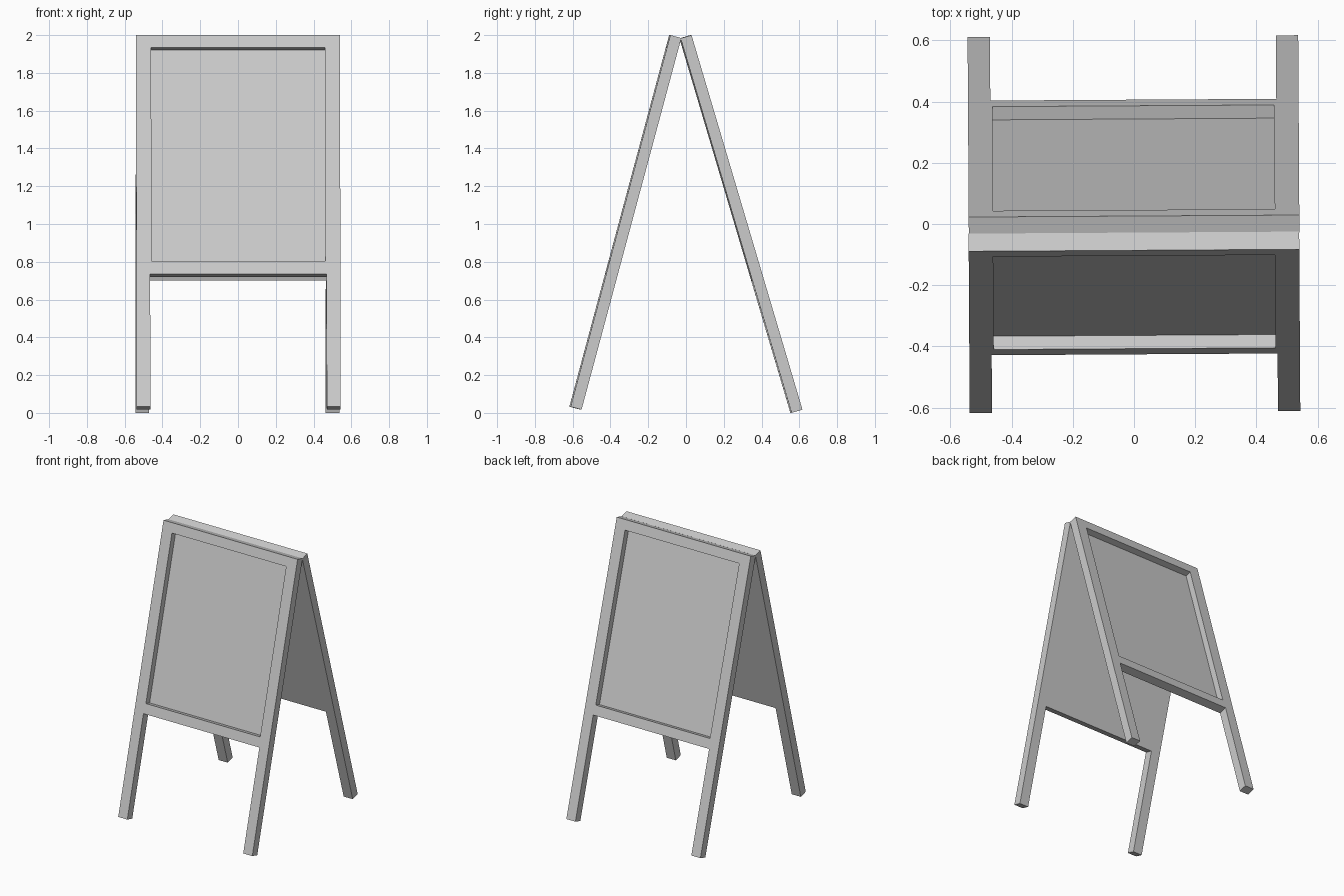
import bpy, bmesh
from math import radians

if "Cube" in bpy.data.objects:
    bpy.data.objects.remove(bpy.data.objects["Cube"])

W, LEG, REC = 0.54, 0.467, 0.46      # half widths: board, leg inner side, recess
THICK, DEPTH = 0.06, 0.045
YAW = 0.35


def board(name, length, panel, rec_top, rec_bottom, tilt, loc, yaw):
    """Framed board with two legs; origin on the top outer edge."""
    bm = bmesh.new()

    def vert(x, s):
        return bm.verts.new((x, 0, -s))

    def pair(x, s):
        return vert(-x, s), vert(x, s)

    tl, tr = pair(W, 0)
    bl, br = pair(W, panel)
    il, ir = pair(LEG, panel)
    fl, fr = pair(W, length)
    gl, gr = pair(LEG, length)
    rtl, rtr = pair(REC, rec_top)
    rbl, rbr = pair(REC, rec_bottom)

    # frame rails, stiles, legs, then the sign panel
    for loop in ((tl, rtl, rtr, tr), (tl, bl, rbl, rtl), (tr, rtr, rbr, br),
                 (bl, il, ir, br, rbr, rbl), (bl, fl, gl, il), (ir, gr, fr, br)):
        bm.faces.new(loop)
    centre = bm.faces.new((rtl, rbl, rbr, rtr))
    bmesh.ops.recalc_face_normals(bm, faces=bm.faces)

    # thickness
    new = bmesh.ops.extrude_face_region(bm, geom=bm.faces[:])["geom"]
    bmesh.ops.translate(bm, vec=(0, THICK, 0),
                        verts=[v for v in new if isinstance(v, bmesh.types.BMVert)])

    # sunken sign panel
    sunk = bmesh.ops.extrude_discrete_faces(bm, faces=[centre])["faces"][0]
    bmesh.ops.translate(bm, vec=(0, DEPTH, 0), verts=sunk.verts[:])

    bmesh.ops.recalc_face_normals(bm, faces=bm.faces)
    bmesh.ops.dissolve_limit(bm, angle_limit=radians(1), verts=bm.verts[:], edges=bm.edges[:])
    me = bpy.data.meshes.new(name)
    bm.to_mesh(me)
    bm.free()
    ob = bpy.data.objects.new(name, me)
    bpy.context.collection.objects.link(ob)
    ob.location = loc
    ob.rotation_euler = (radians(-tilt), 0, radians(yaw))
    return ob


# two boards leaning together at the top
board("front_board", 2.037, 1.31, 0.069, 1.239, 15.03, (0, -0.086, 2), YAW)
board("back_board", 2.068, 1.338, 0.07, 1.268, 16.5, (0, 0.026, 2), 180 + YAW)
